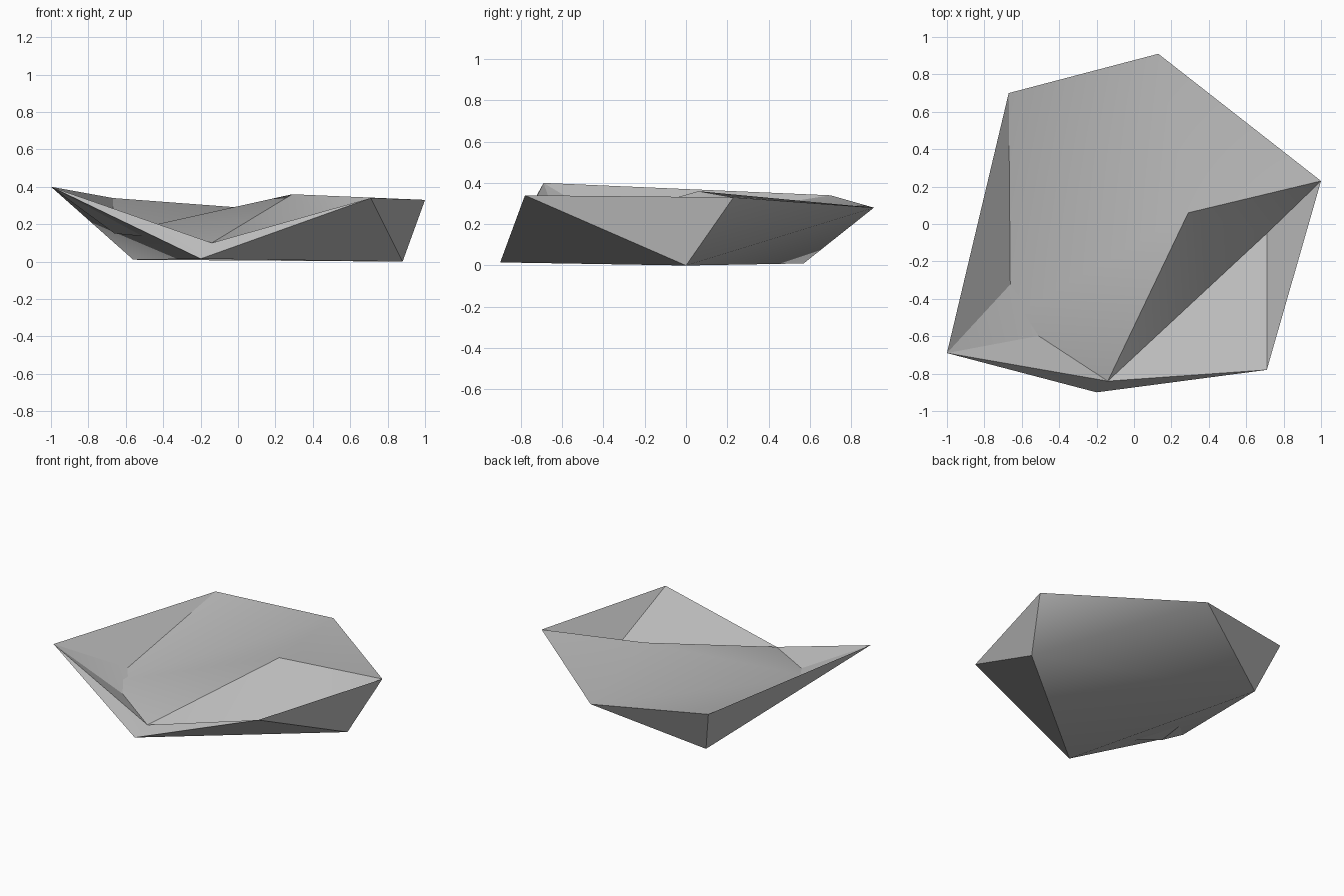
import bpy
import bmesh
from math import radians

# Remove the default cube only
cube = bpy.data.objects.get("Cube")
if cube:
    bpy.data.objects.remove(cube, do_unlink=True)

# Plain stone colour
stone = bpy.data.materials.new("grey_stone")
stone.use_nodes = True
grey = (0.5, 0.5, 0.5, 1)
stone.diffuse_color = grey
stone.node_tree.nodes["Principled BSDF"].inputs["Base Color"].default_value = grey

# Corner points: upper rim, front lip, ridge and hollows, then the base
corners = {
    "rim_front_right": (-1, -.69, .4),
    "rim_back_right": (-.67, .7, .34),
    "rim_back": (.13, .91, .28),
    "rim_left": (1, .23, .33),
    "rim_front_left": (.71, -.78, .34),
    "lip": (-.14, -.84, .1),
    "ridge": (.29, .06, .36),
    "hollow": (-.66, -.5, .15),
    "pit": (.71, -.05, .04),
    "base_front": (-.2, -.9, .015),
    "base_left": (.88, 0, 0),
    "base_back": (-.56, .57, .01),
}

bm = bmesh.new()
point = {name: bm.verts.new(co) for name, co in corners.items()}


def fan(centre, names, closed=False):
    """Triangles from one corner to a chain of its neighbours."""
    chain = names.split()
    if closed:
        chain.append(chain[0])
    for a, b in zip(chain, chain[1:]):
        bm.faces.new((point[centre], point[a], point[b]))


# Underside and outer walls
fan("base_left", "base_back rim_back rim_left rim_front_left base_front", closed=True)
fan("base_back", "rim_back rim_back_right rim_front_right base_front")

# Front lip
fan("lip", "rim_front_right base_front rim_front_left")

# Broad hollow on top
fan("hollow", "lip rim_front_right rim_back_right rim_back ridge lip")
fan("rim_back", "ridge rim_left")

# Steep pit beside the ridge
fan("pit", "lip rim_front_left rim_left ridge", closed=True)

bmesh.ops.recalc_face_normals(bm, faces=bm.faces)
mesh = bpy.data.meshes.new("flat_rock")
bm.to_mesh(mesh)
bm.free()
mesh.materials.append(stone)

rock = bpy.data.objects.new("flat_rock", mesh)
bpy.context.collection.objects.link(rock)

# Soften shallow folds, keep the hard creases
bpy.ops.object.select_all(action="DESELECT")
rock.select_set(True)
bpy.context.view_layer.objects.active = rock
bpy.ops.object.shade_smooth_by_angle(angle=radians(30))
